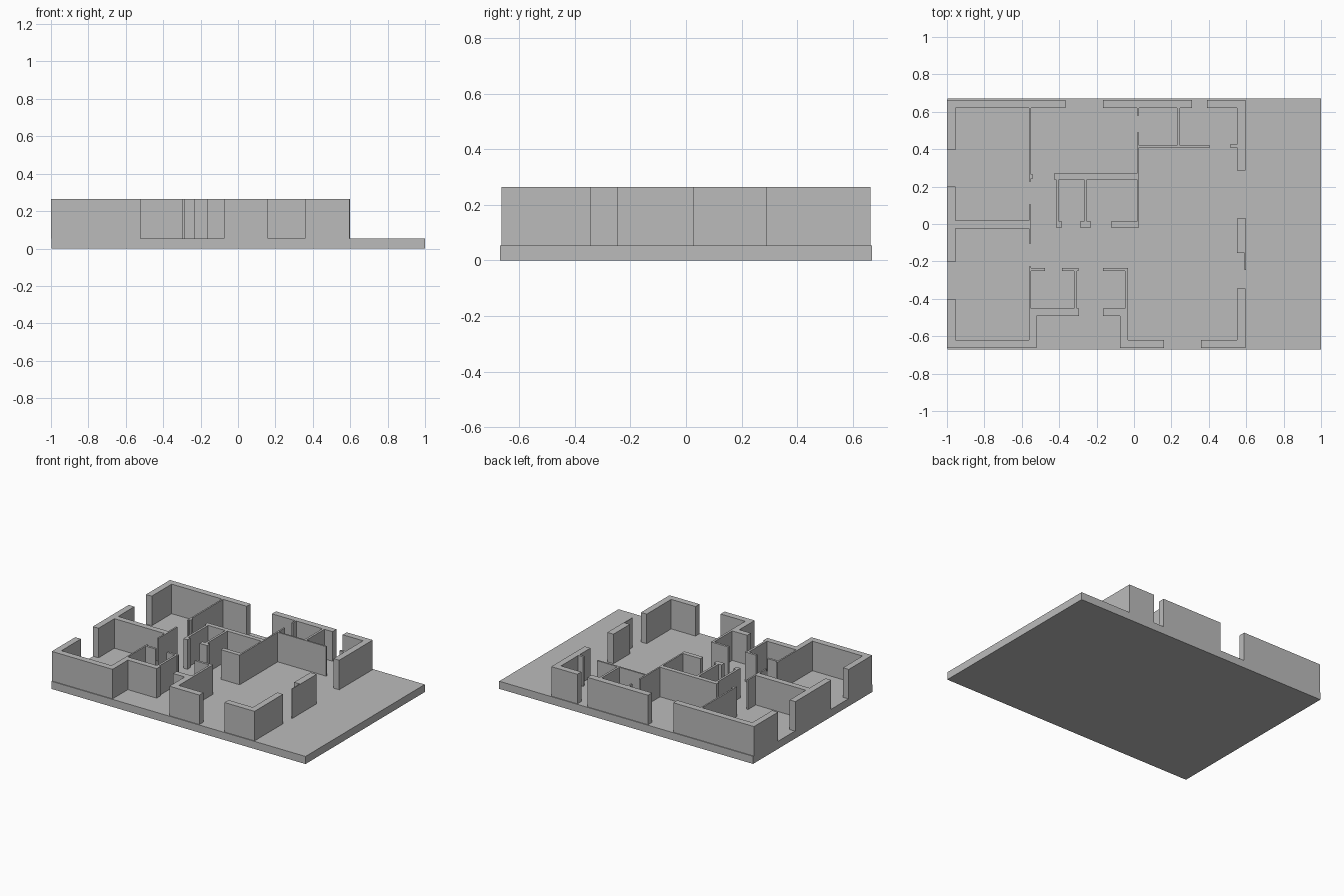
import bpy
import bmesh

if "Cube" in bpy.data.objects:
    bpy.data.objects.remove(bpy.data.objects["Cube"], do_unlink=True)

# Main levels and building lines
FLOOR, WALL_TOP = 0.054, 0.264
WEST, EAST, SOUTH, NORTH = -1.0, 0.595, -0.664, 0.664
OUTER, PARTITION, THIN = 0.045, 0.016, 0.011
WEST_IN, EAST_IN = WEST + OUTER, EAST - OUTER
SOUTH_IN, NORTH_IN = SOUTH + OUTER, NORTH - OUTER

# Partition lines shared by several walls
BEDROOM = -0.561
BEDROOM_IN = BEDROOM + THIN
CORE = 0.015
CORE_IN = CORE + THIN
PORCH, PORCH_IN = -0.492, -0.451
CLOSET = -0.251
CLOSET_IN = CLOSET + PARTITION
BATH = -0.018
BATH_IN = 0.014
LANDING = 0.238

grey = bpy.data.materials.new("plain grey")
grey.use_nodes = True
grey.diffuse_color = (0.5, 0.5, 0.5, 1)
grey.node_tree.nodes["Principled BSDF"].inputs["Base Color"].default_value = grey.diffuse_color


def across(y, thick, x0, x1):
    """Wall strip running along x."""
    return x0, x1, y, y + thick


def along(x, thick, y0, y1):
    """Wall strip running along y."""
    return x, x + thick, y0, y1


def build(name, strips, bottom=FLOOR, top=WALL_TOP):
    """Merge the strips into one footprint and raise it to a solid."""
    xs = sorted({v for s in strips for v in s[:2]})
    ys = sorted({v for s in strips for v in s[2:]})
    bm = bmesh.new()
    corners = {}

    def corner(x, y):
        if (x, y) not in corners:
            corners[x, y] = bm.verts.new((x, y, bottom))
        return corners[x, y]

    for x0, x1 in zip(xs, xs[1:]):
        for y0, y1 in zip(ys, ys[1:]):
            cx, cy = (x0 + x1) / 2, (y0 + y1) / 2
            if any(a < cx < b and c < cy < d for a, b, c, d in strips):
                bm.faces.new([corner(x0, y0), corner(x1, y0),
                              corner(x1, y1), corner(x0, y1)])
    raised = bmesh.ops.extrude_face_region(bm, geom=bm.faces[:], use_keep_orig=True)
    for item in raised["geom"]:
        if isinstance(item, bmesh.types.BMVert):
            item.co.z = top
    bmesh.ops.recalc_face_normals(bm, faces=bm.faces[:])
    bmesh.ops.dissolve_limit(bm, angle_limit=0.01, verts=bm.verts[:], edges=bm.edges[:])
    mesh = bpy.data.meshes.new(name)
    bm.to_mesh(mesh)
    bm.free()
    mesh.materials.append(grey)
    obj = bpy.data.objects.new(name, mesh)
    bpy.context.collection.objects.link(obj)


# Ground slab
build("base_slab", [(-0.997, 1.0, -0.67, 0.67)], 0, FLOOR)

# Back left bedroom, with the small door jamb
build("back_left_walls", [
    along(WEST, OUTER, 0.395, NORTH),
    across(NORTH_IN, OUTER, WEST, -0.365),
    along(BEDROOM, THIN, 0.227, NORTH_IN),
    across(0.242, 0.022, BEDROOM_IN, -0.54),
])

# Wall between the two left bedrooms
build("middle_left_walls", [
    along(WEST, OUTER, -0.203, 0.2),
    across(-0.024, 0.042, WEST_IN, BEDROOM),
    along(BEDROOM, THIN, -0.105, 0.104),
])

# Front left bedroom and the closet beside the porch
build("front_left_walls", [
    along(WEST, OUTER, SOUTH, -0.4),
    across(SOUTH, OUTER, WEST, -0.522),
    along(BEDROOM, 0.039, SOUTH_IN, PORCH_IN),
    across(PORCH, PORCH_IN - PORCH, BEDROOM, -0.295),
    along(BEDROOM, THIN, PORCH_IN, -0.226),
    across(CLOSET, PARTITION, BEDROOM_IN, -0.475),
    along(-0.321, PARTITION, PORCH_IN, CLOSET_IN),
    across(CLOSET, PARTITION, -0.385, -0.298),
])

# Entrance closet and the front wall of the living room
build("entrance_walls", [
    across(CLOSET, PARTITION, -0.166, -0.032),
    along(-0.048, PARTITION, PORCH_IN, CLOSET_IN),
    across(PORCH, PORCH_IN - PORCH, -0.166, -0.032),
    along(-0.075, 0.043, SOUTH, PORCH),
    across(SOUTH, OUTER, -0.075, 0.161),
])

# Right side corners and pier
build("front_right_corner", [
    across(SOUTH, OUTER, 0.359, EAST),
    along(EAST_IN, OUTER, SOUTH, -0.344),
])
build("right_pier", [
    along(EAST_IN, OUTER + 0.003, -0.154, 0.029),
    along(EAST - 0.003, 0.006, -0.247, -0.154),
])
build("back_right_corner", [
    along(EAST_IN, OUTER, 0.287, NORTH),
    across(NORTH_IN, OUTER, 0.39, EAST),
    across(0.409, PARTITION, 0.512, EAST_IN),
])

# Back rooms joined to the central bathroom core
build("core_walls", [
    across(NORTH_IN, OUTER, -0.166, 0.31),
    along(CORE, THIN, 0.58, NORTH_IN),
    along(0.23, PARTITION, 0.409, NORTH_IN),
    across(0.409, THIN, CORE_IN, 0.407),
    along(CORE, THIN, BATH, 0.49),
    across(LANDING, 0.032, -0.428, CORE),
    along(-0.417, PARTITION, BATH, LANDING),
    across(BATH, BATH_IN - BATH, -0.417, -0.385),
    along(-0.267, PARTITION, BATH, LANDING),
    across(BATH, BATH_IN - BATH, -0.29, -0.23),
    across(BATH, BATH_IN - BATH, -0.123, CORE_IN),
])
